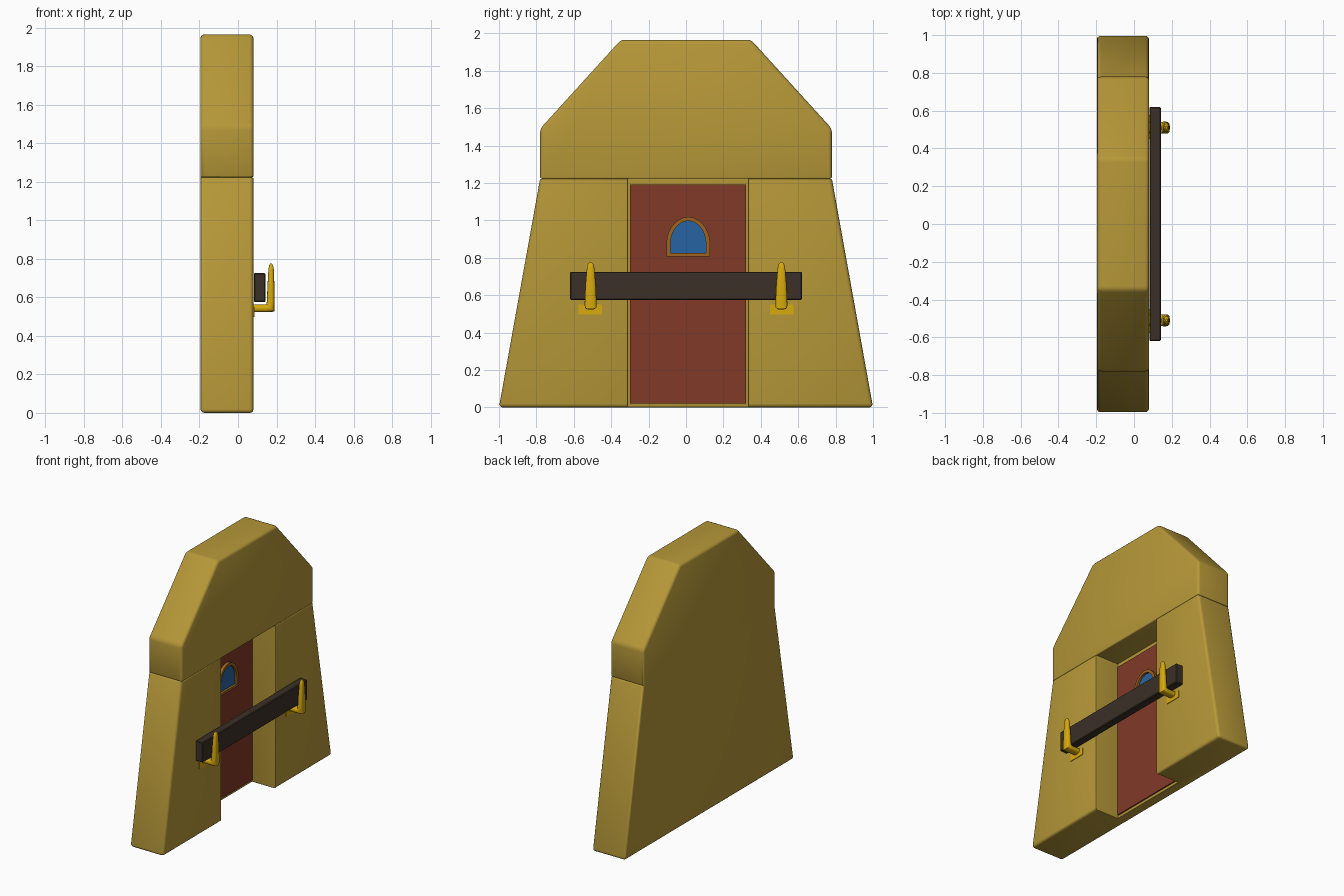
import bpy, bmesh, math

if "Cube" in bpy.data.objects:
    bpy.data.objects.remove(bpy.data.objects["Cube"])

def mat(name, rgb):
    m = bpy.data.materials.new(name)
    m.diffuse_color = (*rgb, 1)
    m.use_nodes = True
    m.node_tree.nodes["Principled BSDF"].inputs["Base Color"].default_value = m.diffuse_color
    return m

WALL = mat("sandy yellow", (0.47, 0.315, 0.04))
DOOR = mat("brick red", (0.22, 0.041, 0.021))
GLASS = mat("window blue", (0.02, 0.127, 0.36))
TRIM = mat("amber brown", (0.34, 0.125, 0.015))
BAR = mat("dark wood", (0.043, 0.03, 0.02))
GOLD = mat("gold", (0.68, 0.40, 0.004))

def finish(bm, name, m, bevel=0, segs=3, weight=None):
    """Turn a bmesh into an object, bevel it and smooth by angle."""
    bmesh.ops.recalc_face_normals(bm, faces=bm.faces)
    if weight:
        lay = bm.edges.layers.float.new("bevel_weight_edge")
        for e in bm.edges:
            e[lay] = weight(*[v.co for v in e.verts])
    me = bpy.data.meshes.new(name)
    bm.to_mesh(me)
    bm.free()
    me.materials.append(m)
    ob = bpy.data.objects.new(name, me)
    bpy.context.collection.objects.link(ob)
    bpy.ops.object.select_all(action='DESELECT')
    ob.select_set(True)
    bpy.context.view_layer.objects.active = ob
    if bevel:
        mod = ob.modifiers.new("bevel", 'BEVEL')
        mod.width, mod.segments = bevel, segs
        mod.limit_method = 'WEIGHT' if weight else 'ANGLE'
        bpy.ops.object.modifier_apply(modifier="bevel")
    bpy.ops.object.shade_smooth_by_angle(angle=math.radians(35))
    return ob

def loft(rings, closed_rings=False):
    """Bridge equal-length rings; cap the ends or join last ring to first."""
    bm = bmesh.new()
    vs = [[bm.verts.new(p) for p in r] for r in rings]
    n = len(vs[0])
    pairs = list(zip(vs, vs[1:])) + ([(vs[-1], vs[0])] if closed_rings else [])
    for a, b in pairs:
        for i in range(n):
            j = (i + 1) % n
            bm.faces.new((a[i], a[j], b[j], b[i]))
    if not closed_rings:
        bm.faces.new(vs[0])
        bm.faces.new(vs[-1])
    return bm

def prism(prof, x0, x1):
    return loft([[(x, y, z) for y, z in prof] for x in (x0, x1)])

def box(x0, x1, y0, y1, z0, z1):
    return prism([(y0, z0), (y1, z0), (y1, z1), (y0, z1)], x0, x1)

XB, XF, XR = -0.195, 0.08, -0.115   # wall back, wall front, recess back
YL, YR, ZJ = -0.31, 0.332, 1.223    # recess sides, joint height

def wall_weight(a, b):
    """Full bevel outside, fine groove at the joint, seamless at the back."""
    inner = [abs(v.y) < 0.34 and v.z < ZJ + 0.01 for v in (a, b)]
    if all(abs(v.z - ZJ) < 1e-4 for v in (a, b)):
        return 0 if all(inner) or max(a.x, b.x) < XB + 0.01 else 0.35
    if max(a.z, b.z) < 0.01:
        return 0.25 if all(inner) else 1
    if all(inner):
        return 0.25 if min(a.x, b.x) > XF - 0.01 else 0
    return 1

# Lower wall: U-shaped plan tapering upward, doorway recess at the front
def plan(w, z):
    return [(x, y, z) for x, y in ((XB, -w), (XF, -w), (XF, YL), (XR, YL),
                                   (XR, YR), (XF, YR), (XF, w), (XB, w))]
finish(loft([plan(1.0, 0), plan(0.78, ZJ)]), "lower_wall", WALL, 0.02, 3, wall_weight)

# Upper wall with chamfered top
half = [(0.78, ZJ), (0.78, 1.49), (0.348, 1.965)]
finish(prism(half + [(-y, z) for y, z in reversed(half)], XB, XF),
       "upper_wall", WALL, 0.02, 3, wall_weight)

# Door panel
XD = -0.106
finish(box(XR - 0.01, XD, -0.30, 0.32, 0.022, 1.192), "door", DOOR)

# Arched window: frame ring and glass
def arch(w, z0, zs, z1, x, n=14):
    pts = [(x, 0.012 + w, z0)]
    for i in range(n + 1):
        a = math.pi * i / n
        pts.append((x, 0.012 + w * math.cos(a), zs + (z1 - zs) * math.sin(a)))
    return pts + [(x, 0.012 - w, z0)]
outer, inner = (0.117, 0.807, 0.872, 1.018), (0.095, 0.825, 0.872, 0.997)
XW = XD + 0.022
finish(loft([arch(*outer, XD - 0.003), arch(*outer, XW),
             arch(*inner, XW), arch(*inner, XD - 0.003)], True), "window_frame", TRIM)
finish(loft([arch(*inner, XD - 0.002), arch(*inner, XD + 0.005)]), "window_glass", GLASS)

# Locking bar
finish(box(0.082, 0.142, -0.62, 0.62, 0.575, 0.725), "locking_bar", BAR, 0.005, 1)

# Hooks: rounded L swept from the wall out and up, tapering to the tip
path = [  # x, z, half width, half thickness, direction angle
    (0.075, 0.543, 0.029, 0.020, 0), (0.145, 0.543, 0.031, 0.020, 0),
    (0.168, 0.546, 0.032, 0.029, 45), (0.170, 0.58, 0.031, 0.020, 90),
    (0.171, 0.66, 0.027, 0.018, 90), (0.172, 0.745, 0.020, 0.014, 90),
    (0.172, 0.766, 0.015, 0.010, 90), (0.172, 0.775, 0.007, 0.005, 90)]
for side, s in (("left", -1), ("right", 1)):
    rings = []
    for x, z, w, t, d in path:
        d = math.radians(d)
        ring = []
        for i in range(16):
            a = 2 * math.pi * i / 16
            c, k = math.cos(a), math.sin(a)
            # squarish rounded section
            u = w * math.copysign(abs(c) ** 0.7, c)
            v = t * math.copysign(abs(k) ** 0.7, k)
            ring.append((x - v * math.sin(d), s * 0.51 + u, z + v * math.cos(d)))
        rings.append(ring)
    finish(loft(rings), side + "_hook", GOLD)
    # Thin mounting plate behind the hook
    yc = s * 0.513
    finish(box(0.07, 0.085, yc - 0.063, yc + 0.063, 0.497, 0.55), side + "_hook_plate", GOLD)
